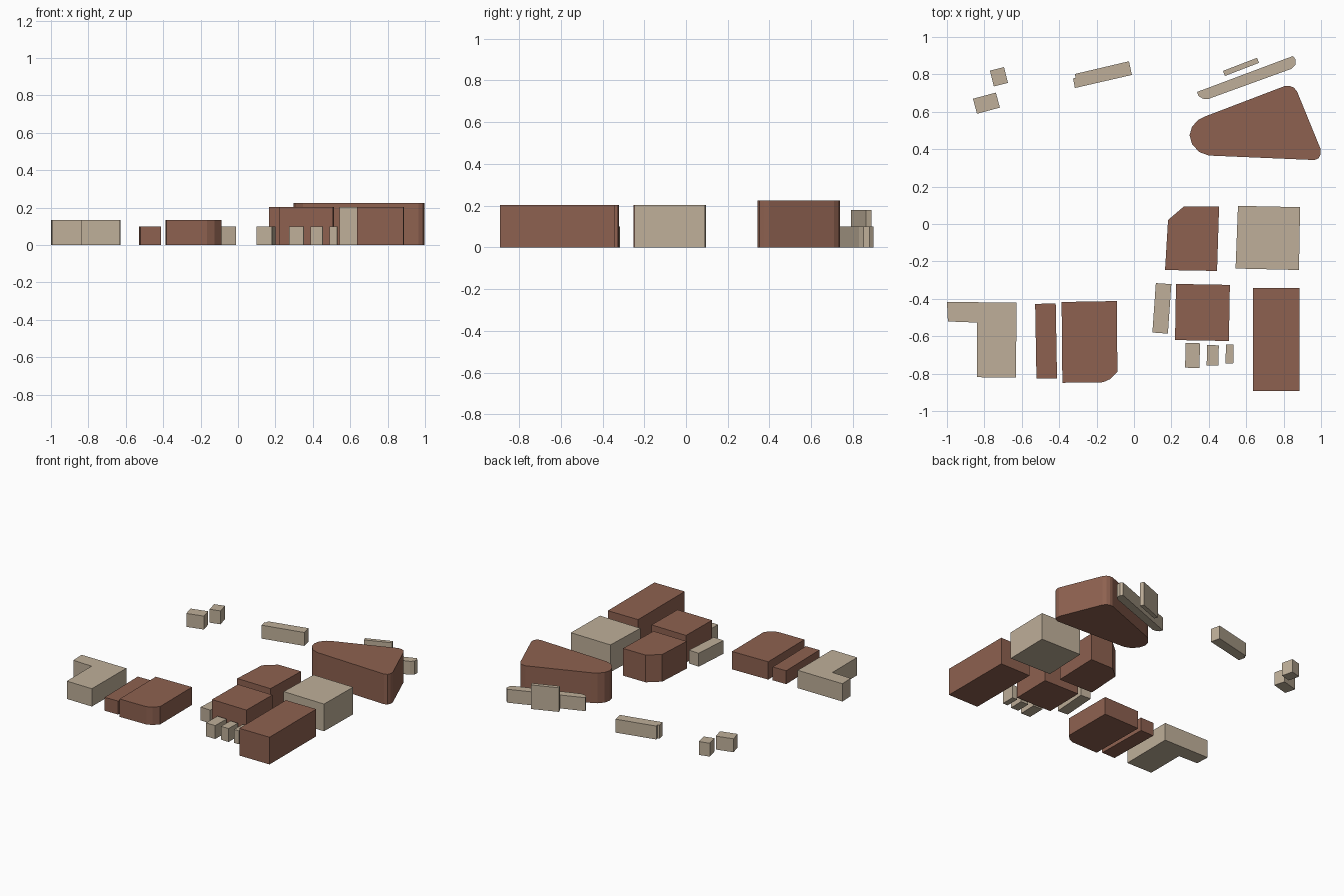
import bpy, bmesh
from math import radians
from mathutils import Matrix, Vector

if "Cube" in bpy.data.objects:
    bpy.data.objects.remove(bpy.data.objects["Cube"])


def material(name, rgb):
    m = bpy.data.materials.new(name)
    m.diffuse_color = (*rgb, 1)
    m.use_nodes = True
    m.node_tree.nodes["Principled BSDF"].inputs["Base Color"].default_value = m.diffuse_color
    return m


BRICK = material("brick_brown", (0.27, 0.12, 0.08))
STONE = material("stone_tan", (0.52, 0.43, 0.32))


def prism(name, footprint, height, mat):
    """Extrude a ground footprint up to a flat roof."""
    bm = bmesh.new()
    base = bm.faces.new([bm.verts.new((x, y, 0)) for x, y in footprint])
    top = bmesh.ops.extrude_face_region(bm, geom=[base])["geom"]
    bmesh.ops.translate(bm, vec=(0, 0, height),
                        verts=[v for v in top if isinstance(v, bmesh.types.BMVert)])
    bmesh.ops.recalc_face_normals(bm, faces=bm.faces)
    mesh = bpy.data.meshes.new(name)
    bm.to_mesh(mesh)
    bm.free()
    mesh.materials.append(mat)
    obj = bpy.data.objects.new(name, mesh)
    bpy.context.collection.objects.link(obj)
    return obj


def block(name, cx, cy, w, d, angle, height, mat):
    """Rectangular building, turned by angle degrees."""
    turn = Matrix.Rotation(radians(angle), 2)
    corners = [turn @ Vector((sx * w / 2, sy * d / 2))
               for sx, sy in ((-1, -1), (1, -1), (1, 1), (-1, 1))]
    return prism(name, [(cx + c.x, cy + c.y) for c in corners], height, mat)


LOW, MID, TALL = 0.10, 0.133, 0.203

# Large rounded triangular building
prism("triangular_building", [
    (.807, .738), (.832, .738), (.855, .729), (.872, .708),
    (.998, .40), (.998, .373), (.988, .352), (.965, .342),
    (.40, .366), (.348, .385), (.31, .428), (.297, .475),
    (.31, .519), (.342, .556), (.38, .575)], 0.225, BRICK)

# Long round-ended wing and taller slim block behind it
prism("round_ended_wing", [
    (.337, .706), (.85, .898), (.864, .88), (.863, .85), (.84, .829),
    (.396, .668), (.368, .670), (.345, .684)], LOW, STONE)
block("slim_back_block", .572, .84, .195, .029, 21, 0.18, STONE)

# Back-left row house with notched corner, and two sheds
prism("notched_row_house", [
    (-.316, .727), (-.011, .797), (-.027, .870), (-.316, .802),
    (-.312, .781), (-.326, .778)], LOW, STONE)
block("back_shed", -.722, .787, .078, .087, 14, LOW, STONE)
block("left_shed", -.789, .646, .127, .083, 15, LOW, STONE)

# Central city blocks
prism("cut_corner_block", [
    (.166, -.246), (.444, -.251), (.455, .094), (.267, .094), (.182, .021)], TALL, BRICK)
prism("square_block", [
    (.543, -.238), (.882, -.246), (.888, .09), (.556, .097)], TALL, STONE)
block("middle_block", .366, -.473, .288, .30, -1, TALL, BRICK)
block("long_block", .760, -.617, .25, .55, 0, TALL, BRICK)

# Low outbuildings around the middle block
block("side_annex", .149, -.451, .083, .265, -4, LOW, STONE)
for i, (x, y, w, d) in enumerate([(.313, -.703, .077, .132),
                                  (.421, -.702, .063, .108),
                                  (.511, -.695, .041, .102)]):
    block(f"small_annex_{i + 1}", x, y, w, d, -1, LOW, STONE)

# Front-left group
prism("l_shaped_building", [
    (-1, -.417), (-.995, -.521), (-.84, -.527), (-.84, -.819),
    (-.631, -.822), (-.628, -.42)], MID, STONE)
block("narrow_block", -.470, -.626, .11, .40, 1, LOW, BRICK)
prism("rounded_corner_block", [
    (-.387, -.417), (-.383, -.849), (-.165, -.846), (-.125, -.828),
    (-.089, -.79), (-.091, -.412)], MID, BRICK)
